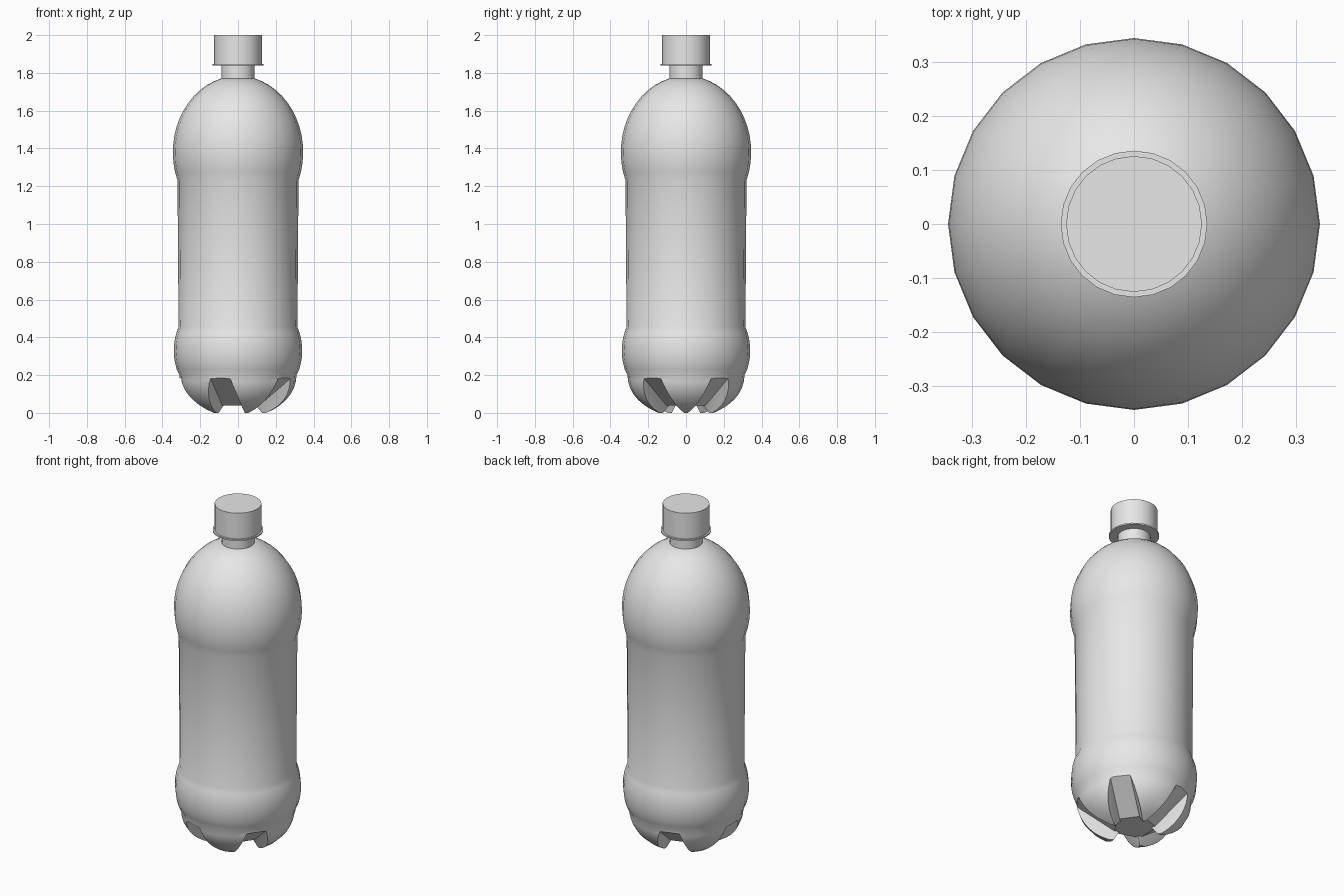
import bpy, bmesh, math
from mathutils import Matrix, Vector

cube = bpy.data.objects.get("Cube")
if cube:
    bpy.data.objects.remove(cube, do_unlink=True)

SIDES = 24

# One plain grey material
grey = bpy.data.materials.new("plain_grey")
grey.use_nodes = True
grey.diffuse_color = (0.8, 0.8, 0.8, 1)
grey.node_tree.nodes["Principled BSDF"].inputs["Base Color"].default_value = (0.8, 0.8, 0.8, 1)


def add_object(name, bm):
    bmesh.ops.recalc_face_normals(bm, faces=bm.faces[:])
    mesh = bpy.data.meshes.new(name)
    bm.to_mesh(mesh)
    bm.free()
    mesh.materials.append(grey)
    obj = bpy.data.objects.new(name, mesh)
    bpy.context.collection.objects.link(obj)
    return obj


def lathe(name, profile):
    """Closed solid of revolution from (radius, height) points, bottom to top."""
    bm = bmesh.new()
    rings = []
    for r, z in profile:
        angles = [2 * math.pi * i / SIDES for i in range(SIDES)]
        rings.append([bm.verts.new((r * math.cos(a), r * math.sin(a), z)) for a in angles])
    for low, high in zip(rings, rings[1:]):
        for i in range(SIDES):
            j = (i + 1) % SIDES
            bm.faces.new((low[i], low[j], high[j], high[i]))
    bm.faces.new(rings[0][::-1])
    bm.faces.new(rings[-1])
    return add_object(name, bm)


def arc(radius, mid_z, half_height, z0, z1, steps):
    """Points on an upright ellipse between two heights."""
    t0 = math.asin((z0 - mid_z) / half_height)
    t1 = math.asin((z1 - mid_z) / half_height)
    ts = [t0 + (t1 - t0) * i / steps for i in range(steps + 1)]
    return [(radius * math.cos(t), mid_z + half_height * math.sin(t)) for t in ts]


def groove_cutter(angle):
    """Flared channel: level near the axis, then sloping up and outwards."""
    half, depth, flare = 0.055, 0.2, 0.5
    slope = math.atan2(0.245, 0.35)
    n0 = Vector((0, -1))
    n1 = Vector((math.sin(slope), -math.cos(slope)))
    mitre = (n0 + n1) / (1 + n0.dot(n1))
    stations = [((0, 0.04), n0), ((0.1, 0.04), mitre), ((0.45, 0.285), n1)]
    wide = half + flare * depth
    bm = bmesh.new()
    rings = []
    for (r, z), n in stations:
        lr, lz = r + n.x * depth, z + n.y * depth
        points = [(r, -half, z), (r, half, z), (lr, wide, lz), (lr, -wide, lz)]
        rings.append([bm.verts.new(p) for p in points])
    for a, b in zip(rings, rings[1:]):
        for i in range(4):
            j = (i + 1) % 4
            bm.faces.new((a[i], a[j], b[j], b[i]))
    bm.faces.new(rings[0][::-1])
    bm.faces.new(rings[-1])
    bm.transform(Matrix.Rotation(angle, 4, "Z"))
    cutter = add_object("groove_cutter", bm)
    cutter.hide_render = True
    return cutter


def smooth(obj):
    bpy.ops.object.select_all(action="DESELECT")
    obj.select_set(True)
    bpy.context.view_layer.objects.active = obj
    bpy.ops.object.shade_smooth_by_angle(angle=math.radians(22))


# Body: rounded base, lower bulge, straight label band, domed shoulder, neck
profile = arc(0.31, 0.2, 0.2285, 0.0, 0.2, 7)
profile += arc(0.34, 0.33, 0.33, 0.2, 0.455, 8)[1:]
profile += arc(0.345, 1.38, 0.404, 1.23, 1.77, 14)
profile += [(0.088, 1.77), (0.088, 1.85)]
body = lathe("bottle_body", profile)

# Five grooves leave five feet around the base
for k in range(5):
    cutter = groove_cutter(math.radians(36 + 72 * k))
    mod = body.modifiers.new("groove", "BOOLEAN")
    mod.operation = "DIFFERENCE"
    mod.solver = "EXACT"
    mod.object = cutter
    bpy.context.view_layer.objects.active = body
    bpy.ops.object.modifier_apply(modifier=mod.name)
    bpy.data.objects.remove(cutter, do_unlink=True)

# Screw cap with its thin collar
collar = lathe("cap_collar", [(0.136, 1.84), (0.136, 1.848)])
cap = lathe("screw_cap", [(0.126, 1.846), (0.126, 2.0)])

for part in (body, collar, cap):
    smooth(part)
